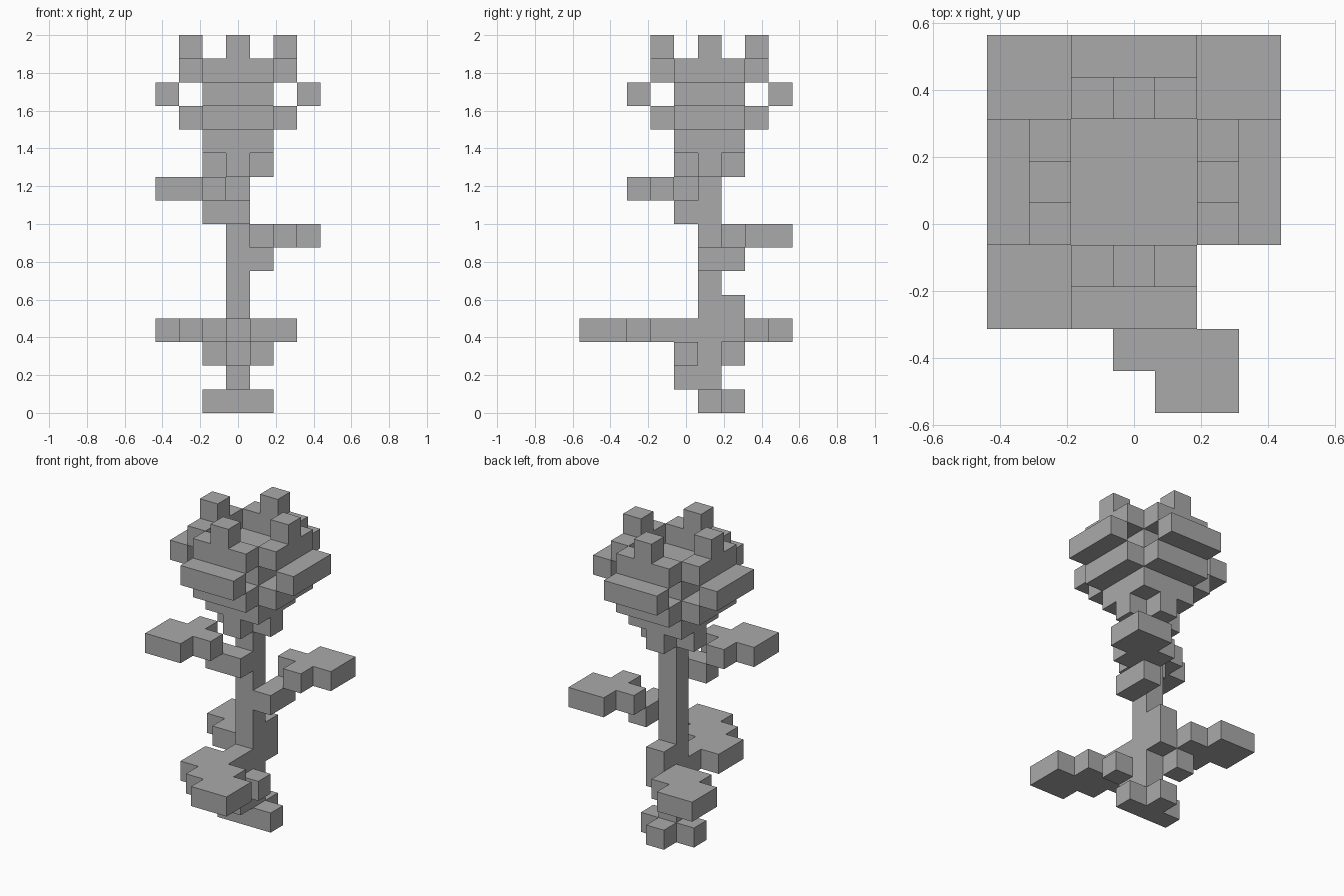
import bpy
import bmesh
from mathutils import Vector
from itertools import product

UNIT = 0.125
STEM_Y = 1  # the stem and bloom stand one cell behind the centre

if "Cube" in bpy.data.objects:
    bpy.data.objects.remove(bpy.data.objects["Cube"], do_unlink=True)

grey = bpy.data.materials.new("plain_grey")
grey.use_nodes = True
grey.diffuse_color = (0.4, 0.4, 0.4, 1)
grey.node_tree.nodes["Principled BSDF"].inputs["Base Color"].default_value = grey.diffuse_color


def block(xs, ys, zs):
    """Cells of a box, each range given as (first, last)."""
    return set(product(*(range(a, b + 1) for a, b in (xs, ys, zs))))


def cell(x, y, z):
    return {(x, y, z)}


def turned(cells):
    """Quarter turn about the stem."""
    return {(STEM_Y - y, x + STEM_Y, z) for x, y, z in cells}


def leaf(tip_x, tip_y, z, side_x, side_y):
    """Square blade with two stepped cells on the sides facing the stem."""
    blade = block((tip_x, tip_x + 1), (tip_y, tip_y + 1), (z, z))
    inner_x = tip_x + 1 if side_x > 0 else tip_x
    inner_y = tip_y + 1 if side_y > 0 else tip_y
    return blade | cell(inner_x + side_x, inner_y, z) | cell(inner_x, inner_y + side_y, z)


parts = {}

# Base and stem
parts["base"] = block((-1, 1), (1, 1), (0, 0)) | cell(0, 2, 0)
parts["stem"] = block((0, 0), (1, 1), (1, 10))

# Upper leaves with their stalks
parts["upper_right_leaf"] = leaf(-3, -2, 9, 1, 1)
parts["upper_right_stalk"] = block((-1, 0), (0, 0), (8, 8))
parts["upper_left_leaf"] = leaf(2, 3, 7, -1, -1)
parts["upper_left_stalk"] = block((1, 1), (1, 2), (6, 6))

# Lower leaves, stalks and buds
parts["lower_front_leaf"] = leaf(1, -4, 3, -1, 1) | block((-1, 0), (-2, -1), (3, 3))
parts["lower_front_stalk"] = cell(0, 0, 3) | cell(0, 0, 1)
parts["lower_back_leaf"] = leaf(-3, 3, 3, 1, -1) | cell(-1, 2, 3)
parts["lower_back_stalk"] = block((0, 0), (2, 2), (3, 4))
parts["front_bud"] = cell(1, 0, 2)
parts["back_bud"] = cell(-1, 2, 2)

# Bloom: core, sepals below and four curling petals
parts["bloom_core"] = block((-1, 1), (0, 2), (11, 13))
sepal = cell(0, 0, 10)
petal = (block((-1, 1), (-1, -1), (12, 12)) | block((-1, 1), (-2, -2), (13, 13))
         | block((-1, 1), (-1, -1), (14, 14)) | cell(0, -1, 15))
for side in ("front", "left", "back", "right"):
    parts[side + "_sepal"] = sepal
    parts[side + "_petal"] = petal
    sepal, petal = turned(sepal), turned(petal)

filled = set().union(*parts.values())


def build(name, cells):
    """Skin the cells with only the faces that touch open air."""
    bm = bmesh.new()
    for c in sorted(cells):
        centre = Vector((c[0], c[1], c[2] + 0.5))
        for axis, sign in product(range(3), (-1, 1)):
            step = Vector((0, 0, 0))
            step[axis] = sign
            if tuple(int(a + b) for a, b in zip(c, step)) in filled:
                continue
            u, v = Vector((0, 0, 0)), Vector((0, 0, 0))
            u[(axis + 1) % 3] = 0.5
            v[(axis + 2) % 3] = 0.5 * sign
            mid = centre + step * 0.5
            corners = (mid - u - v, mid + u - v, mid + u + v, mid - u + v)
            bm.faces.new([bm.verts.new(p * UNIT) for p in corners])
    bmesh.ops.remove_doubles(bm, verts=bm.verts[:], dist=0.001)
    bmesh.ops.dissolve_limit(bm, angle_limit=0.01, verts=bm.verts[:], edges=bm.edges[:])
    mesh = bpy.data.meshes.new(name)
    bm.to_mesh(mesh)
    bm.free()
    mesh.materials.append(grey)
    bpy.context.collection.objects.link(bpy.data.objects.new(name, mesh))


for part_name, part_cells in parts.items():
    build(part_name, part_cells)
